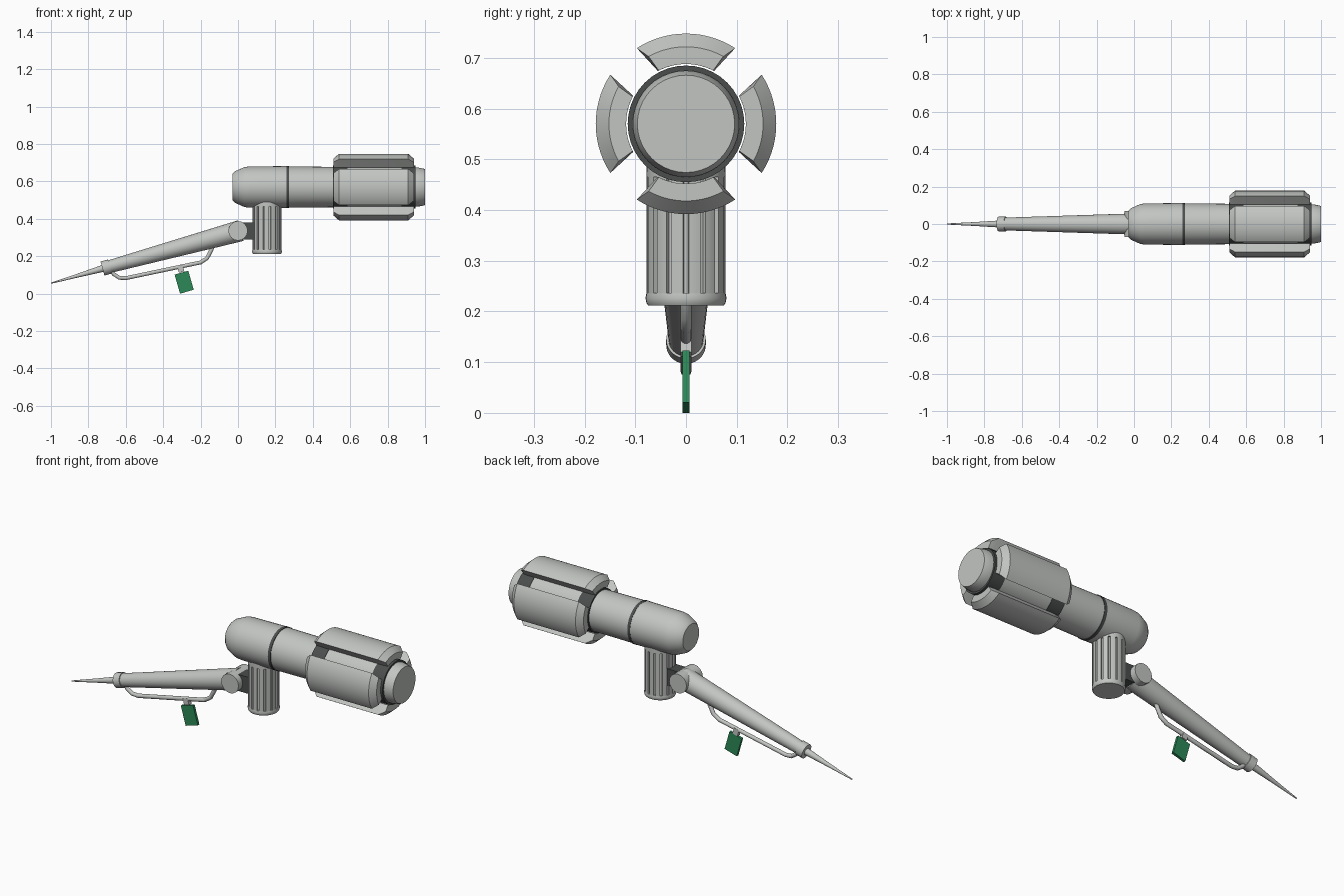
import bpy, bmesh
from math import sin, cos, pi, radians
from mathutils import Vector, Matrix

if "Cube" in bpy.data.objects:
    bpy.data.objects.remove(bpy.data.objects["Cube"])


def material(name, rgb):
    m = bpy.data.materials.new(name)
    m.use_nodes = True
    m.diffuse_color = (*rgb, 1)
    m.node_tree.nodes["Principled BSDF"].inputs["Base Color"].default_value = (*rgb, 1)
    return m


LIGHT = material("light grey metal", (0.54, 0.56, 0.54))
DARK = material("dark grey metal", (0.07, 0.075, 0.075))
GREEN = material("tag green", (0.025, 0.25, 0.095))


def finish(name, bm, mat, matrix=None, smooth=True):
    if matrix:
        bm.transform(matrix)
    bmesh.ops.recalc_face_normals(bm, faces=bm.faces)
    me = bpy.data.meshes.new(name)
    bm.to_mesh(me)
    bm.free()
    me.materials.append(mat)
    ob = bpy.data.objects.new(name, me)
    bpy.context.collection.objects.link(ob)
    if smooth:
        bpy.ops.object.select_all(action="DESELECT")
        ob.select_set(True)
        bpy.context.view_layer.objects.active = ob
        bpy.ops.object.shade_smooth_by_angle(angle=radians(25))
    return ob


def loft(bm, rings):
    """Skin a list of closed rings of points and cap both ends."""
    loops = [[bm.verts.new(p) for p in ring] for ring in rings]
    n = len(loops[0])
    for a, b in zip(loops, loops[1:]):
        for i in range(n):
            j = (i + 1) % n
            bm.faces.new((a[i], a[j], b[j], b[i]))
    bm.faces.new(loops[0])
    bm.faces.new(loops[-1])


def along(start, direction):
    """Matrix that carries local z onto a direction from a start point."""
    rot = Vector(direction).to_track_quat("Z", "Y").to_matrix().to_4x4()
    return Matrix.Translation(start) @ rot


def lathe(name, profile, start, direction, mat, sides=40):
    bm = bmesh.new()
    loft(bm, [[(r * cos(2 * pi * i / sides), r * sin(2 * pi * i / sides), t)
               for i in range(sides)] for t, r in profile])
    return finish(name, bm, mat, along(start, direction))


def box(name, size, centre, mat, tilt=0):
    bm = bmesh.new()
    bmesh.ops.create_cube(bm, size=1)
    bm.transform(Matrix.Diagonal((*size, 1)))
    m = Matrix.Translation(centre) @ Matrix.Rotation(tilt, 4, "Y")
    return finish(name, bm, mat, m, False)


# Barrel along x
AXIS = 0.57
ORIGIN, X = (0, 0, AXIS), (1, 0, 0)
lathe("rear_barrel", [(-0.03, 0.07), (-0.015, 0.085), (0.035, 0.107), (0.06, 0.11),
                      (0.26, 0.112)], ORIGIN, X, LIGHT)
lathe("barrel_band", [(0.258, 0.113), (0.274, 0.113)], ORIGIN, X, DARK)
lathe("front_barrel", [(0.272, 0.11), (0.52, 0.108)], ORIGIN, X, LIGHT)
lathe("vane_core", [(0.55, 0.113), (0.9, 0.113)], ORIGIN, X, LIGHT)
for name, a, b in (("rear_core_ring", 0.508, 0.585), ("front_core_ring", 0.875, 0.95)):
    lathe(name, [(a, 0.115), (b, 0.115)], ORIGIN, X, DARK)
lathe("end_cap", [(0.93, 0.105), (0.96, 0.105), (0.99, 0.099), (1.0, 0.096)],
      ORIGIN, X, LIGHT)


# Four bevelled vanes around the core
def vane_ring(x, outer, outer_half, inner_half, turn, steps=14):
    ring = []
    for r, h in ((outer, outer_half), (0.118, -inner_half)):
        for i in range(steps + 1):
            a = turn + radians(h) * (2 * i / steps - 1)
            ring.append((x, r * cos(a), AXIS + r * sin(a)))
    return ring


for k, side in enumerate(("front", "top", "back", "bottom")):
    turn = pi - k * pi / 2
    bm = bmesh.new()
    loft(bm, [vane_ring(0.51, 0.152, 29, 27, turn), vane_ring(0.54, 0.178, 33, 28, turn),
              vane_ring(0.91, 0.178, 33, 28, turn), vane_ring(0.94, 0.152, 29, 27, turn)])
    finish(side + "_vane", bm, LIGHT)

# Fluted upright post
POST_X, FLUTES = 0.155, 14


def flute_ring(z, depth):
    ring = []
    for k in range(FLUTES):
        for offset, cut in ((-4, 0), (-3.5, 1), (3.5, 1), (4, 0), (10, 0), (16, 0)):
            a = 2 * pi * k / FLUTES + radians(offset)
            r = 0.078 - cut * depth
            ring.append((POST_X + r * cos(a), r * sin(a), z))
    return ring


bm = bmesh.new()
loft(bm, [flute_ring(0.232, 0.009), flute_ring(0.475, 0.009)])
finish("fluted_post", bm, LIGHT)
lathe("post_foot", [(0.212, 0.075), (0.217, 0.078), (0.226, 0.08), (0.236, 0.078)],
      (POST_X, 0, 0), (0, 0, 1), LIGHT)
lathe("post_head", [(0.465, 0.078), (0.52, 0.078)], (POST_X, 0, 0), (0, 0, 1), LIGHT)

# Hinge
box("hinge_bracket", (0.1, 0.07, 0.09), (0.065, 0, 0.335), DARK)
lathe("hinge_barrel", [(-0.07, 0.052), (0.07, 0.052)], (0, 0, 0.336), (0, 1, 0), LIGHT, 16)

# Tapered arm, collar and needle
SHOULDER = Vector((0, 0, 0.333))
WRIST = Vector((-0.715, 0, 0.137))
reach = (WRIST - SHOULDER).length
aim = WRIST - SHOULDER
lathe("tapered_arm", [(-0.015, 0.057), (reach - 0.02, 0.034)], SHOULDER, aim, LIGHT)
lathe("arm_collar", [(reach - 0.03, 0.039), (reach + 0.01, 0.039)], SHOULDER, aim, LIGHT)
lathe("needle", [(0, 0.019), (0.15, 0.01), (0.295, 0.003)], WRIST,
      Vector((-1, 0, 0.056)) - WRIST, LIGHT, 20)

# Bent handle under the arm
curve = bpy.data.curves.new("handle_path", "CURVE")
curve.dimensions = "3D"
curve.bevel_depth = 0.011
curve.bevel_resolution = 3
curve.use_fill_caps = True
path = [(-0.13, 0.265), (-0.142, 0.235), (-0.165, 0.19), (-0.2, 0.167), (-0.6, 0.083),
        (-0.635, 0.085), (-0.665, 0.105), (-0.685, 0.135)]
spline = curve.splines.new("POLY")
spline.points.add(len(path) - 1)
for point, (x, z) in zip(spline.points, path):
    point.co = (x, 0, z, 1)
curve.materials.append(LIGHT)
handle = bpy.data.objects.new("handle", curve)
bpy.context.collection.objects.link(handle)

# Hanging tag and its clip
TILT = radians(-16)
box("tag_clip", (0.03, 0.022, 0.034), (-0.306, 0, 0.132), LIGHT, TILT)
box("tag", (0.076, 0.014, 0.106), (-0.288, 0, 0.0613 + 0.0001), GREEN, TILT)
